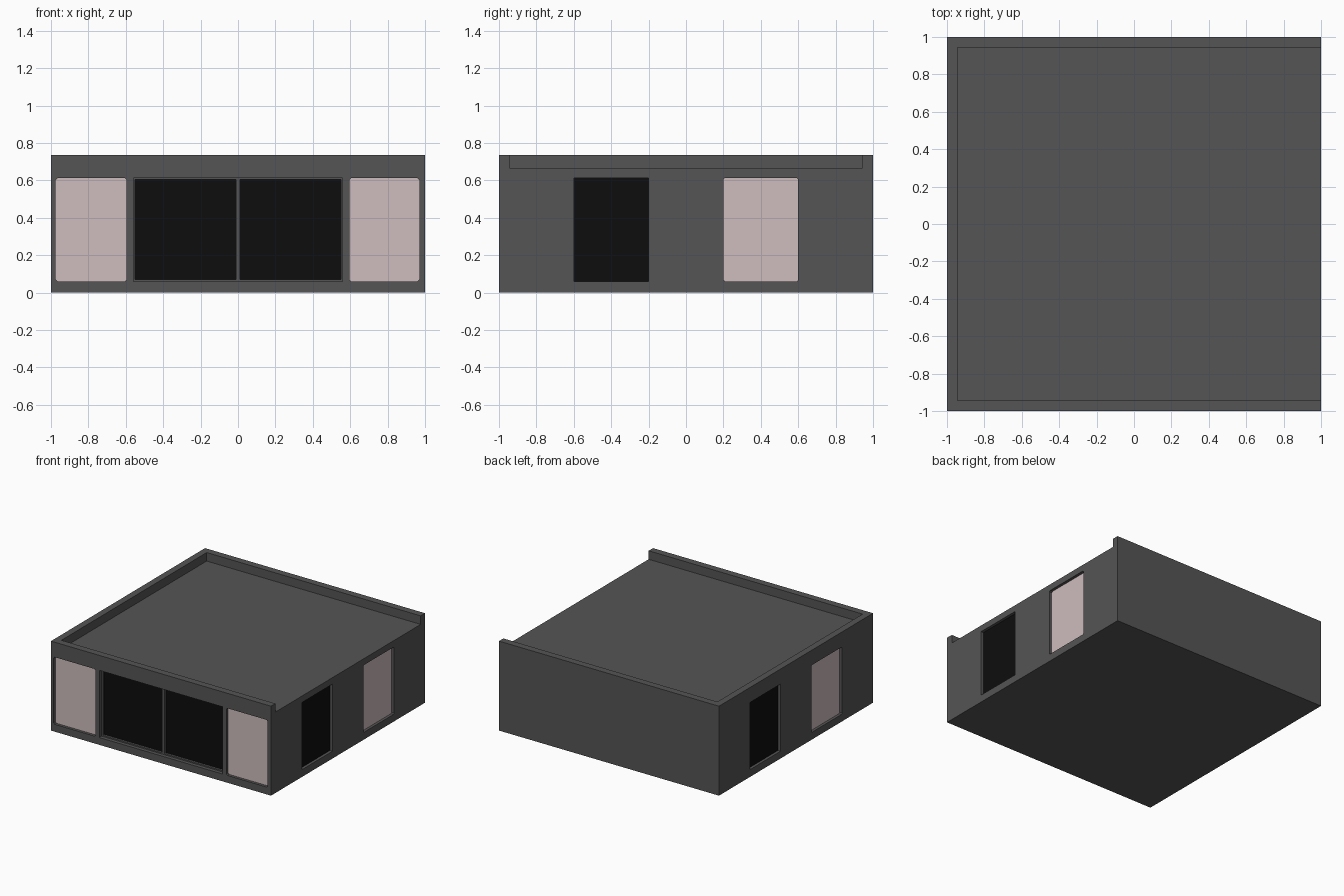
import bpy, bmesh
from mathutils import Matrix
from math import radians

if "Cube" in bpy.data.objects:
    bpy.data.objects.remove(bpy.data.objects["Cube"])

H = 0.735            # total height
Z0, Z1 = 0.06, 0.612  # window sill and head


def mat(name, rgb):
    m = bpy.data.materials.new(name)
    m.diffuse_color = (*rgb, 1)
    m.use_nodes = True
    m.node_tree.nodes["Principled BSDF"].inputs["Base Color"].default_value = m.diffuse_color
    return m


wall = mat("dark_grey_wall", (0.09, 0.09, 0.09))
black = mat("black_glass", (0.004, 0.004, 0.004))
pink = mat("pale_pink_panel", (0.62, 0.51, 0.51))


def new_obj(name, bm, material):
    bmesh.ops.recalc_face_normals(bm, faces=bm.faces)
    me = bpy.data.meshes.new(name)
    bm.to_mesh(me)
    bm.free()
    me.materials.append(material)
    ob = bpy.data.objects.new(name, me)
    bpy.context.collection.objects.link(ob)
    return ob


def block(name, lo, hi, material, turn=0, cut=0.0):
    """Box with its width in x; cut chamfers the corners in the xz plane."""
    (x0, y0, z0), (x1, y1, z1) = lo, hi
    if cut:
        c = cut
        pts = [(x0 + c, z0), (x1 - c, z0), (x1, z0 + c), (x1, z1 - c),
               (x1 - c, z1), (x0 + c, z1), (x0, z1 - c), (x0, z0 + c)]
    else:
        pts = [(x0, z0), (x1, z0), (x1, z1), (x0, z1)]
    bm = bmesh.new()
    f = bm.faces.new([bm.verts.new((x, y0, z)) for x, z in pts])
    r = bmesh.ops.extrude_face_region(bm, geom=[f], use_keep_orig=True)
    vs = [v for v in r["geom"] if isinstance(v, bmesh.types.BMVert)]
    bmesh.ops.translate(bm, verts=vs, vec=(0, y1 - y0, 0))
    bm.transform(Matrix.Rotation(radians(turn), 4, "Z"))
    return new_obj(name, bm, material)


# Building body
body = block("building_body", (-1, -1, 0), (1, 1, H), wall)


def carve(cutter):
    mod = body.modifiers.new("cut", "BOOLEAN")
    mod.operation = "DIFFERENCE"
    mod.solver = "EXACT"
    mod.object = cutter
    bpy.context.view_layer.objects.active = body
    bpy.ops.object.modifier_apply(modifier=mod.name)
    bpy.data.objects.remove(cutter)


# Sunken roof, open on the right side
carve(block("roof_cutter", (-0.945, -0.943, 0.665), (1.2, 0.943, 1), wall))


# Recessed window: opening cut into the wall with a thin plate at its back
def window(name, x0, x1, material, turn=0, depth=0.025, cut=0.0):
    carve(block("cutter", (x0, -1.2, Z0), (x1, -1 + depth, Z1), wall, turn, cut))
    block(name, (x0, -1 + depth - 0.002, Z0), (x1, -1 + depth + 0.003, Z1),
          material, turn, cut)


# Front: pink panels at both ends, wide double glazing between
window("front_left_panel", -0.975, -0.595, pink, cut=0.01)
window("front_right_panel", 0.595, 0.97, pink, cut=0.01)
window("front_glass", -0.56, 0.56, black, depth=0.05)

# Frame and mullion of the front glazing
for name, x0, x1, z0, z1 in (
        ("frame_left", -0.56, -0.55, Z0, Z1),
        ("frame_right", 0.55, 0.56, Z0, Z1),
        ("frame_mullion", -0.01, 0.01, Z0, Z1),
        ("frame_bottom", -0.55, 0.55, Z0, Z0 + 0.01),
        ("frame_top", -0.55, 0.55, Z1 - 0.008, Z1)):
    block(name, (x0, -0.97, z0), (x1, -0.95, z1), wall)

# Sides: one black window and one pink panel each, turned 180 degrees
for side, turn in (("right", 90), ("left", -90)):
    window(side + "_window", -0.6, -0.2, black, turn)
    window(side + "_panel", 0.2, 0.6, pink, turn, cut=0.008)
